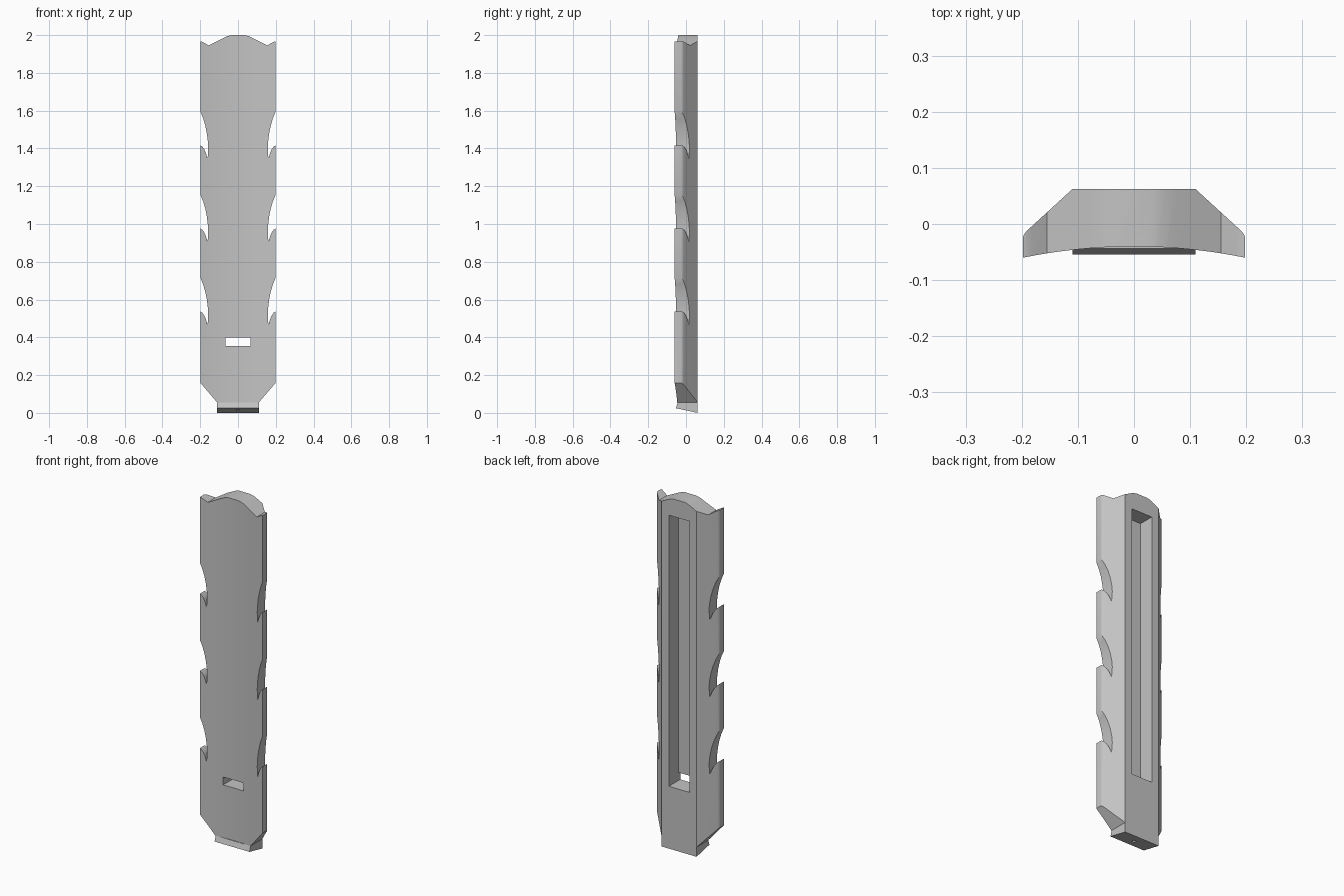
import bpy, bmesh
from math import cos, pi
from mathutils import Vector

if "Cube" in bpy.data.objects:
    bpy.data.objects.remove(bpy.data.objects["Cube"], do_unlink=True)

grey = bpy.data.materials.new("plain grey")
grey.use_nodes = True
grey.diffuse_color = (0.55, 0.55, 0.55, 1)
grey.node_tree.nodes["Principled BSDF"].inputs["Base Color"].default_value = (0.55, 0.55, 0.55, 1)


def prism(name, points, axis, lo, hi):
    """Extrude a closed 2D profile along one axis from lo to hi."""
    bm = bmesh.new()
    verts = []
    for p in points:
        co = list(p)
        co.insert(axis, lo)
        verts.append(bm.verts.new(co))
    face = bm.faces.new(verts)
    grown = bmesh.ops.extrude_face_region(bm, geom=[face])["geom"]
    move = Vector((0, 0, 0))
    move[axis] = hi - lo
    bmesh.ops.translate(bm, vec=move, verts=[g for g in grown if isinstance(g, bmesh.types.BMVert)])
    bmesh.ops.recalc_face_normals(bm, faces=bm.faces)
    mesh = bpy.data.meshes.new(name)
    bm.to_mesh(mesh)
    bm.free()
    mesh.materials.append(grey)
    ob = bpy.data.objects.new(name, mesh)
    bpy.context.collection.objects.link(ob)
    return ob


def box(name, w, y0, y1, z0, z1):
    return prism(name, [(-w, y0), (w, y0), (w, y1), (-w, y1)], 2, z0, z1)


def activate(ob):
    bpy.ops.object.select_all(action='DESELECT')
    ob.select_set(True)
    bpy.context.view_layer.objects.active = ob


def combine(ob, tool, operation):
    """Apply a boolean and discard the helper."""
    tool.hide_render = True
    activate(ob)
    mod = ob.modifiers.new("bool", 'BOOLEAN')
    mod.operation = operation
    mod.solver = 'EXACT'
    mod.object = tool
    bpy.ops.object.modifier_apply(modifier=mod.name)
    bpy.data.objects.remove(tool, do_unlink=True)


def mirrored(half):
    """Close a right-hand half profile with its left-hand copy."""
    return half + [(-x, v) for x, v in reversed(half) if x > 0]


# Front silhouette: tapered foot, three hooked notches per side, wavy top
outline = [(0.11, 0.055), (0.2, 0.16)]
notch = [(0.2, 0.073), (0.189, 0.065), (0.178, 0.05), (0.169, 0.028), (0.161, 0.0),
         (0.159, 0.03), (0.158, 0.06), (0.16, 0.095), (0.165, 0.135), (0.173, 0.175),
         (0.184, 0.213), (0.2, 0.252)]
for tip in (0.465, 0.905, 1.345):
    outline += [(x, tip + dz) for x, dz in notch]
outline += [(0.2, 1.968), (0.192, 1.966), (0.182, 1.961), (0.155, 1.945)]
outline += [(0.11, 1.968), (0.075, 1.986), (0.055, 1.995), (0.035, 2.0), (0, 2.0)]
body = prism("body", mirrored(outline), 1, -0.2, 0.2)

# Cross-section: hollowed front face, rounded shoulders, bevelled flat back
steps = 10
section = [(0.198 * i / steps, -0.04 - 0.02 * (i / steps) ** 2) for i in range(steps + 1)]
section += [(0.198, -0.024), (0.1965, -0.0195), (0.193, -0.0145), (0.187, -0.0085), (0.11, 0.062)]
combine(body, prism("section_helper", mirrored(section), 2, -0.2, 2.2), 'INTERSECT')

# Long pocket in the back and the slot through its lower end
combine(body, box("pocket_helper", 0.065, -0.026, 0.2, 0.355, 1.9), 'DIFFERENCE')
combine(body, box("slot_helper", 0.065, -0.2, 0.01, 0.355, 0.4), 'DIFFERENCE')

# Foot tongue with slanted underside and a small screw hole
foot = prism("foot_tongue",
             [(-0.044, 0.055), (-0.054, 0.025), (0.062, 0.0), (0.062, 0.055)], 0, -0.11, 0.11)
ring = [(0.01 * cos(2 * pi * i / 16), 0.01 * cos(2 * pi * i / 16 - pi / 2)) for i in range(16)]
combine(foot, prism("hole_helper", ring, 2, -0.1, 0.045), 'DIFFERENCE')

for part in (body, foot):
    activate(part)
    bpy.ops.object.shade_smooth_by_angle(angle=pi / 7)
